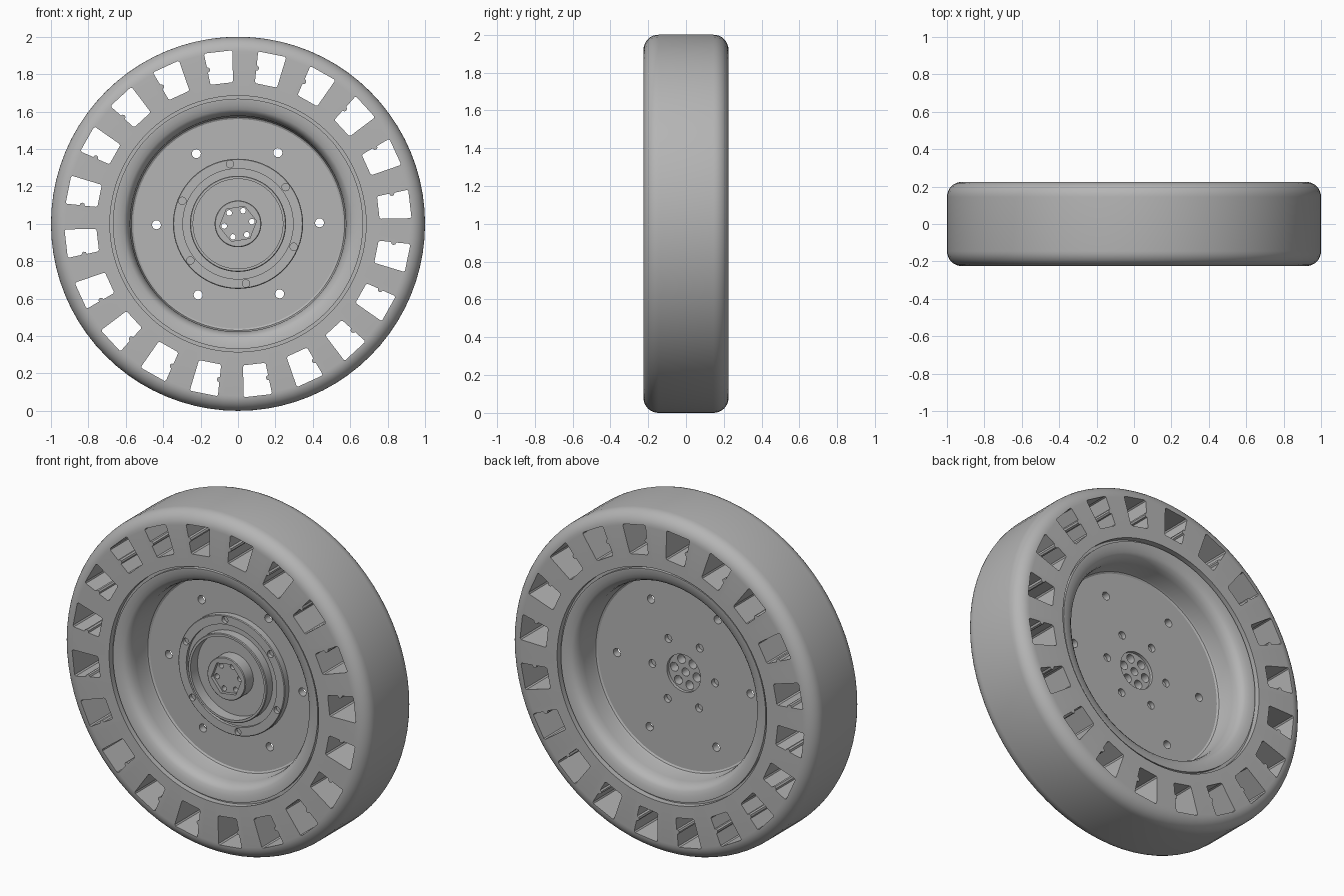
import bpy, bmesh
from math import sin, cos, pi, radians

cube = bpy.data.objects.get("Cube")
if cube:
    bpy.data.objects.remove(cube, do_unlink=True)

grey = bpy.data.materials.new("plain grey")
grey.use_nodes = True
colour = (0.46, 0.46, 0.46, 1)
grey.diffuse_color = colour
grey.node_tree.nodes["Principled BSDF"].inputs["Base Color"].default_value = colour


def make_object(name, bm):
    bmesh.ops.recalc_face_normals(bm, faces=bm.faces)
    mesh = bpy.data.meshes.new(name)
    bm.to_mesh(mesh)
    bm.free()
    obj = bpy.data.objects.new(name, mesh)
    mesh.materials.append(grey)
    bpy.context.collection.objects.link(obj)
    return obj


def lathe(name, profile, steps=80, closed=False):
    """Revolve (radius, y) points about the wheel axle."""
    bm = bmesh.new()
    rings = []
    for r, y in profile:
        if r == 0:
            rings.append([bm.verts.new((0, y, 1))] * steps)
        else:
            rings.append([bm.verts.new((r * cos(2 * pi * i / steps), y,
                                        1 + r * sin(2 * pi * i / steps)))
                          for i in range(steps)])
    pairs = list(zip(rings, rings[1:]))
    if closed:
        pairs.append((rings[-1], rings[0]))
    for a, b in pairs:
        for i in range(steps):
            j = (i + 1) % steps
            corners = list(dict.fromkeys((a[i], a[j], b[j], b[i])))
            bm.faces.new(corners)
    return make_object(name, bm)


def cut(targets, outlines, y0, y1):
    """Cut prisms with (x, z) outlines, spanning y0 to y1, out of the targets."""
    bm = bmesh.new()
    for outline in outlines:
        ends = [[bm.verts.new((x, y, 1 + z)) for x, z in outline] for y in (y0, y1)]
        bm.faces.new(ends[0])
        bm.faces.new(ends[1])
        for i in range(len(outline)):
            j = (i + 1) % len(outline)
            bm.faces.new((ends[0][i], ends[0][j], ends[1][j], ends[1][i]))
    cutter = make_object("cutter", bm)
    cutter.hide_render = True
    for target in targets:
        mod = target.modifiers.new("cut", 'BOOLEAN')
        mod.operation = 'DIFFERENCE'
        mod.solver = 'EXACT'
        mod.object = cutter
        bpy.context.view_layer.objects.active = target
        bpy.ops.object.modifier_apply(modifier=mod.name)
    bpy.data.objects.remove(cutter, do_unlink=True)


def polygon(radius, sides, cx=0, cz=0, turn=0):
    return [(cx + radius * cos(turn + 2 * pi * i / sides),
             cz + radius * sin(turn + 2 * pi * i / sides)) for i in range(sides)]


def hole_circle(ring, radius, start):
    """Six round holes on a circle, starting at an angle in degrees."""
    return [polygon(radius, 16, ring * cos(radians(start + 60 * k)),
                    ring * sin(radians(start + 60 * k))) for k in range(6)]


# Tyre: rounded shoulders, mirrored across the middle
W, R = 0.225, 0.08
shoulder = [(1 - R + R * sin(a), -W + R - R * cos(a))
            for a in [pi / 2 * i / 8 for i in range(9)]]
half = [(0.685, -W)] + shoulder
tyre = lathe("tyre", half + [(r, -y) for r, y in reversed(half)], closed=True)

# Windows through the tyre, each with a small rib on one side
window = [(0.762, -0.061), (0.918, -0.076), (0.925, -0.069), (0.925, 0.069),
          (0.918, 0.076), (0.85, 0.069), (0.846, 0.058), (0.836, 0.053),
          (0.826, 0.057), (0.822, 0.067), (0.762, 0.061), (0.755, 0.054), (0.755, -0.054)]
windows = []
for k in range(20):
    a = radians(6.6 + 18 * k)
    windows.append([(r * cos(a) - t * sin(a), r * sin(a) + t * cos(a)) for r, t in window])
cut([tyre], windows, -0.4, 0.4)

# Rim and centre disc, the same on both sides
side = [(0, -0.022), (0.56, -0.022), (0.57, -0.028), (0.575, -0.04), (0.577, -0.13),
        (0.583, -0.16), (0.595, -0.185), (0.612, -0.199), (0.635, -0.205), (0.66, -0.212),
        (0.669, -0.212), (0.669, -0.19), (0.688, -0.19)]
rim = lathe("rim_disc", side + [(r, -y) for r, y in reversed(side)])

# Hub: bolted flange, raised collar, cup and centre boss
hub = lathe("hub", [(0, -0.012), (0.348, -0.012), (0.348, -0.058), (0.344, -0.062),
                    (0.295, -0.062), (0.295, -0.045), (0.257, -0.045), (0.257, -0.096),
                    (0.253, -0.1), (0.24, -0.1), (0.24, -0.035), (0.125, -0.035),
                    (0.125, -0.106), (0.121, -0.11), (0, -0.11)], steps=64)

# Recesses and bolt holes
cut([hub], [polygon(0.1, 6, turn=radians(9))], -0.2, -0.09)
cut([rim], [polygon(0.11, 32)], 0.004, 0.1)
cut([rim], hole_circle(0.436, 0.024, 0.7), -0.1, 0.1)
cut([hub], hole_circle(0.322, 0.02, 37.6), -0.2, -0.04)
cut([rim], hole_circle(0.205, 0.023, 0.7), -0.005, 0.1)
cut([rim, hub], hole_circle(0.075, 0.015, 9), -0.2, 0.1)
cut([rim, hub], hole_circle(0.075, 0.026, 9) + [polygon(0.024, 16)], -0.05, 0.1)

# Smooth round surfaces, sharp corners
bpy.ops.object.select_all(action='DESELECT')
for part in (tyre, rim, hub):
    part.select_set(True)
bpy.context.view_layer.objects.active = tyre
bpy.ops.object.shade_smooth_by_angle(angle=radians(30))
